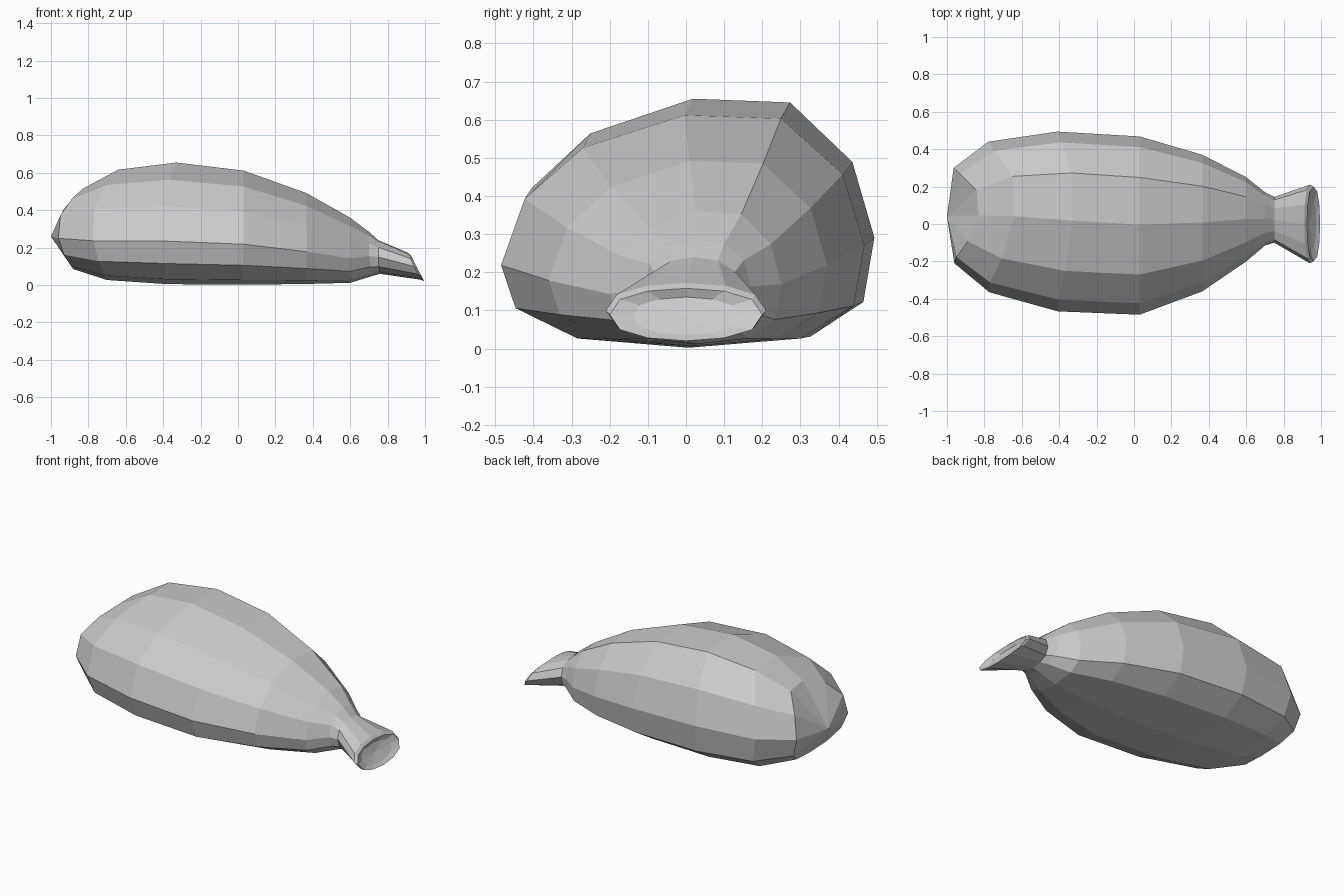
import bpy, bmesh, math

if "Cube" in bpy.data.objects:
    bpy.data.objects.remove(bpy.data.objects["Cube"])

# Lopsided 12-sided body section: y in -1..1, height in 0..1
BODY = [(0.03, 0), (0.65, .04), (0.94, .18), (1, .44), (0.88, .745), (0.54, .985),
        (0.01, 1), (-.55, .86), (-.87, .64), (-1, .355), (-.92, .17), (-.58, .04)]
# Rounder section for neck and mouth
ROUND = []
for i in range(12):
    a = -math.pi / 2 + i * math.pi / 6
    ROUND.append((math.cos(a), .5 + .5 * math.copysign(abs(math.sin(a)) ** .8, math.sin(a))))

# x at mid height, x shift at bottom, x shift at top, ymin, ymax, zmin, zmax, roundness
STATIONS = [
    (-.965, .085, .135, -.21, .30, .085, .515, 0.2),
    (-.78, .08, .14, -.365, .44, .027, .617, 0),
    (-.41, .03, .08, -.467, .494, .005, .655, 0),
    (.03, 0, 0, -.485, .468, .002, .612, 0),
    (.365, 0, 0, -.36, .37, .006, .492, 0),
    (.60, 0, 0, -.20, .25, .012, .36, .15),
    (.70, .03, .0, -.115, .17, .052, .285, .6),
    (.75, .01, 0, -.10, .145, .06, .24, 1),
    (.94, .04, -.03, -.21, .21, .028, .172, 1),
    (.96, .035, -.035, -.20, .20, .020, .158, 1),
    (.945, .03, -.03, -.14, .14, .035, .135, 1),
]


def add_ring(bm, s):
    x, low, high, y0, y1, z0, z1, r = s
    ring = []
    for (by, bz), (ry, rz) in zip(BODY, ROUND):
        u, t = by + (ry - by) * r, bz + (rz - bz) * r
        k = 2 * t - 1
        # mouth rings tilt linearly, body rings bow outwards
        p = abs(k) if low * high < 0 else k * k
        px = x + (high if k > 0 else low) * p
        py = (y0 + y1) / 2 + u * (y1 - y0) / 2
        ring.append(bm.verts.new((px, py, z0 + t * (z1 - z0))))
    return ring


bm = bmesh.new()
rings = [add_ring(bm, s) for s in STATIONS]

# Skin between neighbouring rings
for a, b in zip(rings, rings[1:]):
    for i in range(12):
        j = (i + 1) % 12
        bm.faces.new((a[i], a[j], b[j], b[i]))

# Blunt rear end and dished mouth
for ring, centre in ((rings[0], (-1, .04, .26)), (rings[-1], (.935, 0, .085))):
    c = bm.verts.new(centre)
    for i in range(12):
        bm.faces.new((ring[i], ring[(i + 1) % 12], c))

bmesh.ops.recalc_face_normals(bm, faces=bm.faces[:])
mesh = bpy.data.meshes.new("bulbous_body")
bm.to_mesh(mesh)
bm.free()
body = bpy.data.objects.new("bulbous_body", mesh)
bpy.context.collection.objects.link(body)
